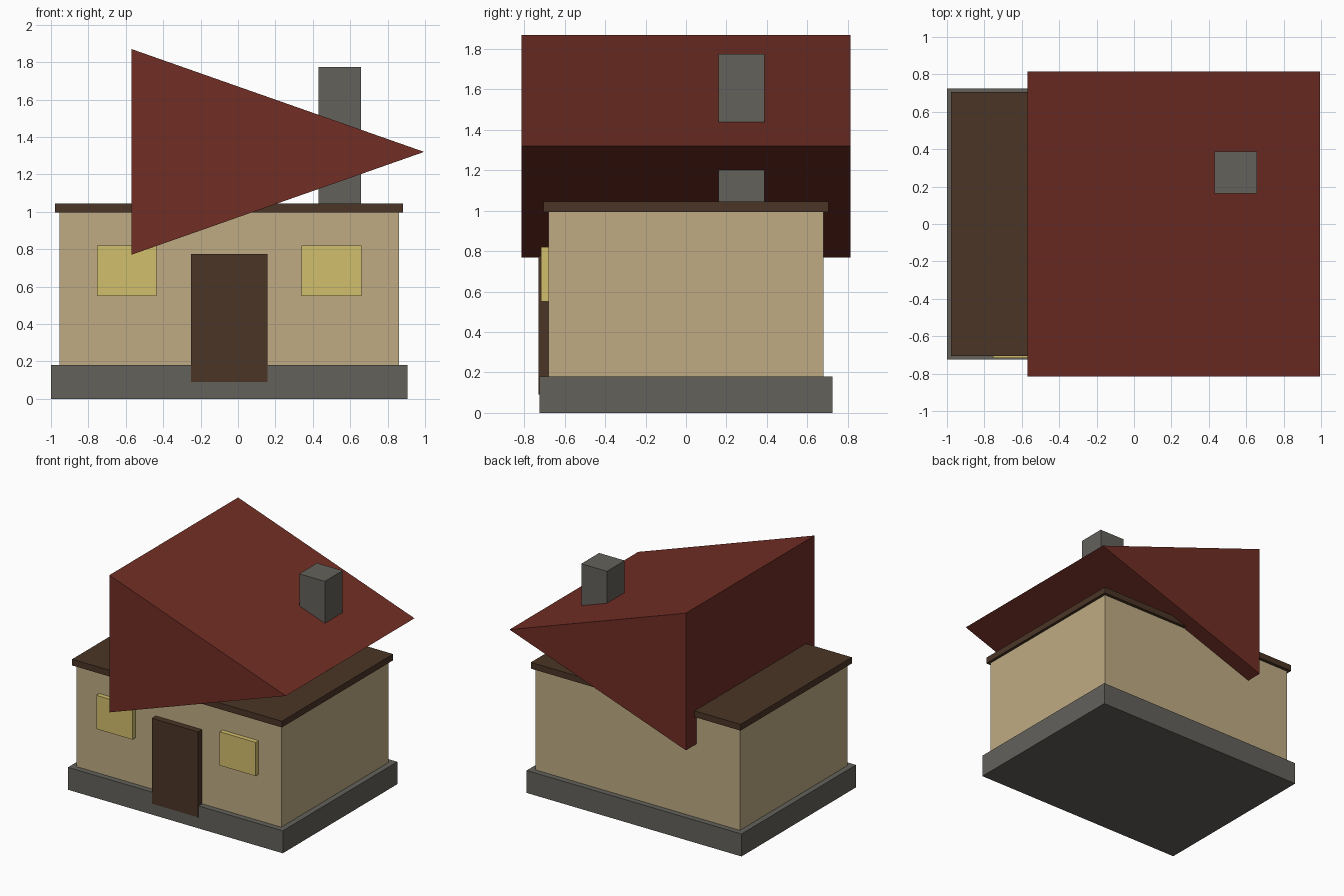
import bpy
import bmesh

default = bpy.data.objects.get("Cube")
if default:
    bpy.data.objects.remove(default, do_unlink=True)


def material(name, rgb):
    mat = bpy.data.materials.new(name)
    mat.use_nodes = True
    color = (*rgb, 1.0)
    mat.diffuse_color = color
    bsdf = next(n for n in mat.node_tree.nodes if n.type == 'BSDF_PRINCIPLED')
    bsdf.inputs["Base Color"].default_value = color
    bsdf.inputs["Roughness"].default_value = 0.9
    return mat


stone = material("stone", (0.125, 0.12, 0.105))
plaster = material("plaster", (0.52, 0.41, 0.23))
wood = material("dark_wood", (0.07, 0.036, 0.02))
tile = material("roof_tile", (0.165, 0.027, 0.018))
glass = material("window_glow", (0.65, 0.52, 0.15))


def prism(name, profile, y0, y1, mat):
    """Extrude an x/z profile along y from y0 to y1."""
    bm = bmesh.new()
    face = bm.faces.new([bm.verts.new((x, y0, z)) for x, z in profile])
    ext = bmesh.ops.extrude_face_region(bm, geom=[face])
    verts = [v for v in ext["geom"] if isinstance(v, bmesh.types.BMVert)]
    bmesh.ops.translate(bm, verts=verts, vec=(0, y1 - y0, 0))
    bmesh.ops.recalc_face_normals(bm, faces=bm.faces)
    mesh = bpy.data.meshes.new(name)
    bm.to_mesh(mesh)
    bm.free()
    mesh.materials.append(mat)
    obj = bpy.data.objects.new(name, mesh)
    bpy.context.collection.objects.link(obj)
    return obj


def box(name, xs, ys, zs, mat):
    (x0, x1), (z0, z1) = xs, zs
    return prism(name, [(x0, z0), (x1, z0), (x1, z1), (x0, z1)], *ys, mat)


MID = -0.0475  # centre line of the house body


def centred(half):
    return MID - half, MID + half


# House body: plinth, walls and eave slab
box("foundation", centred(0.9525), (-0.725, 0.725), (0, 0.18), stone)
box("walls", centred(0.9075), (-0.68, 0.68), (0.18, 1.0), plaster)
box("eave_slab", centred(0.93), (-0.705, 0.705), (0.995, 1.045), wood)

# Three-sided roof lying with its point to the left
prism("roof", [(-0.57, 0.77), (0.995, 1.32), (-0.57, 1.87)], -0.815, 0.815, tile)

# Chimney through the roof
box("chimney", (0.43, 0.657), (0.162, 0.388), (1.02, 1.775), stone)

# Door and the pair of front windows
box("door", centred(0.205), (-0.73, -0.65), (0.09, 0.775), wood)
for side, sign in (("left", 1), ("right", -1)):
    x = MID + sign * 0.547
    box(f"window_{side}", (x - 0.16, x + 0.16), (-0.717, -0.66), (0.55, 0.82), glass)
